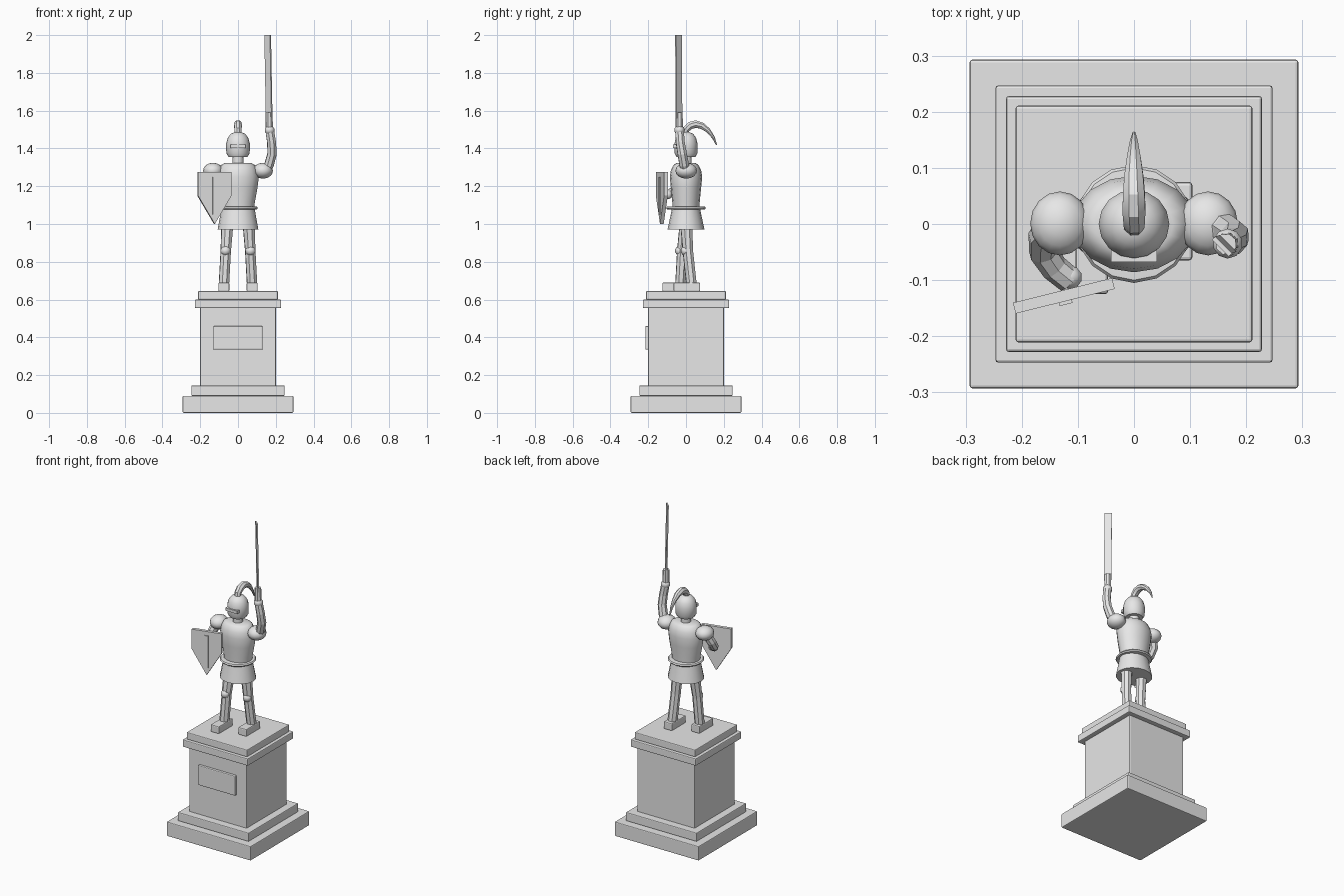
import bpy, bmesh, math
from mathutils import Vector, Matrix

if "Cube" in bpy.data.objects:
    bpy.data.objects.remove(bpy.data.objects["Cube"])

stone = bpy.data.materials.new("grey stone")
stone.diffuse_color = (0.8, 0.8, 0.8, 1)
stone.use_nodes = True
stone.node_tree.nodes["Principled BSDF"].inputs["Base Color"].default_value = stone.diffuse_color


def finish(name, bm, smooth=None):
    bmesh.ops.recalc_face_normals(bm, faces=bm.faces)
    me = bpy.data.meshes.new(name)
    bm.to_mesh(me)
    bm.free()
    me.materials.append(stone)
    ob = bpy.data.objects.new(name, me)
    bpy.context.collection.objects.link(ob)
    if smooth:
        bpy.ops.object.select_all(action='DESELECT')
        ob.select_set(True)
        bpy.context.view_layer.objects.active = ob
        bpy.ops.object.shade_smooth_by_angle(angle=math.radians(smooth))
    return ob


def box(name, lo, hi, bevel=0.0):
    lo, hi = Vector(lo), Vector(hi)
    bm = bmesh.new()
    bmesh.ops.create_cube(bm, size=1, matrix=Matrix.Translation((lo + hi) / 2)
                          @ Matrix.Diagonal((*(hi - lo), 1)))
    if bevel:
        bmesh.ops.bevel(bm, geom=bm.edges[:], offset=bevel, segments=2,
                        profile=0.5, affect='EDGES')
    return finish(name, bm)


def loft(name, rings, smooth=None):
    bm = bmesh.new()
    rs = [[bm.verts.new(p) for p in r] for r in rings]
    n = len(rs[0])
    for a, b in zip(rs, rs[1:]):
        for i in range(n):
            bm.faces.new((a[i], a[(i + 1) % n], b[(i + 1) % n], b[i]))
    bm.faces.new(rs[0][::-1])
    bm.faces.new(rs[-1])
    return finish(name, bm, smooth)


def turned(name, profile, sides=16, y=0.0, smooth=40):
    # profile rows: x radius, y radius, height
    return loft(name, [[(rx * math.cos(2 * math.pi * i / sides),
                         y + ry * math.sin(2 * math.pi * i / sides), z)
                        for i in range(sides)] for rx, ry, z in profile], smooth)


def tube(name, pts, radii, sides=8, smooth=None):
    pts = [Vector(p) for p in pts]
    rings = []
    ref = Vector((0.31, 0.95, 0.05))
    for k, p in enumerate(pts):
        t = (pts[min(k + 1, len(pts) - 1)] - pts[max(k - 1, 0)]).normalized()
        u = (ref - t * ref.dot(t)).normalized()
        ref = u
        v = t.cross(u)
        rings.append([p + radii[k] * (u * math.cos(2 * math.pi * i / sides)
                      + v * math.sin(2 * math.pi * i / sides)) for i in range(sides)])
    return loft(name, rings, smooth)


def ball(name, c, r, seg=16, smooth=40):
    bm = bmesh.new()
    bmesh.ops.create_uvsphere(bm, u_segments=seg, v_segments=seg // 2, radius=1,
                              matrix=Matrix.Translation(c) @ Matrix.Diagonal((*r, 1)))
    return finish(name, bm, smooth)


# Pedestal, bottom to top
for name, h, z0, z1 in (("pedestal_foot", 0.293, 0, 0.09), ("pedestal_step", 0.247, 0.09, 0.145),
                        ("pedestal_block", 0.2, 0.14, 0.56), ("pedestal_cornice", 0.228, 0.555, 0.6),
                        ("pedestal_cap", 0.211, 0.6, 0.645)):
    box(name, (-h, -h, z0), (h, h, z1), 0.005)
box("plaque", (-0.13, -0.215, 0.335), (0.13, -0.19, 0.46), 0.005)

# Legs, striding
for side, s, dy in (("left", -1, -0.06), ("right", 1, 0.0)):
    box(side + "_foot", (s * 0.075 - 0.029, dy - 0.065, 0.643),
        (s * 0.075 + 0.029, dy + 0.075, 0.69), 0.006)
    ay = dy + 0.03
    tube(side + "_leg", [(s * 0.055, 0, 1.02), (s * 0.065, ay * 0.5 - 0.005, 0.855),
                         (s * 0.075, ay, 0.67)], [0.034, 0.029, 0.029])
    ball(side + "_knee", (s * 0.066, ay * 0.5 - 0.018, 0.858), (0.028, 0.026, 0.026), 10)

# Body
turned("skirt", [(0.108, 0.098, 0.97), (0.097, 0.085, 1.03), (0.088, 0.074, 1.085)])
turned("belt", [(0.085, 0.085, 1.077), (0.1, 0.1, 1.078), (0.105, 0.105, 1.085),
                (0.1, 0.1, 1.092), (0.085, 0.085, 1.093)])
turned("breastplate", [(0.084, 0.07, 1.075), (0.09, 0.073, 1.12), (0.103, 0.08, 1.19),
                       (0.11, 0.086, 1.25), (0.102, 0.08, 1.285), (0.09, 0.067, 1.312),
                       (0.07, 0.052, 1.322)])
turned("neck", [(0.03, 0.03, 1.3), (0.03, 0.03, 1.37)], 12)

# Helmet with visor and plume
turned("helmet", [(0.05, 0.05, 1.355), (0.062, 0.06, 1.375), (0.063, 0.061, 1.425),
                  (0.055, 0.054, 1.455), (0.038, 0.038, 1.478), (0.015, 0.015, 1.487)], 16, smooth=50)
box("visor", (-0.041, -0.068, 1.402), (0.041, -0.04, 1.42))
tube("plume", [(0, -0.005, 1.47), (0, 0.0, 1.5), (0, 0.022, 1.521), (0, 0.052, 1.529),
               (0, 0.085, 1.52), (0, 0.118, 1.495), (0, 0.145, 1.458), (0, 0.162, 1.418)],
     [0.018, 0.02, 0.022, 0.021, 0.018, 0.013, 0.008, 0.003], 8, 30)

# Shoulders and arms
for side, s in (("left", -1), ("right", 1)):
    ball(side + "_pauldron", (s * 0.132, 0.001, 1.282), (0.053, 0.057, 0.042))
tube("raised_arm", [(0.135, 0, 1.27), (0.165, -0.01, 1.315), (0.18, -0.02, 1.37),
                    (0.178, -0.03, 1.43), (0.167, -0.035, 1.5)],
     [0.028, 0.027, 0.026, 0.025, 0.024])
tube("shield_arm", [(-0.14, 0, 1.28), (-0.162, -0.022, 1.225), (-0.162, -0.05, 1.185),
                    (-0.142, -0.078, 1.165), (-0.115, -0.1, 1.155)],
     [0.028, 0.027, 0.026, 0.025, 0.024])
ball("raised_hand", (0.167, -0.035, 1.497), (0.028, 0.028, 0.026), 10)
ball("shield_hand", (-0.115, -0.095, 1.155), (0.024, 0.022, 0.024), 10)

# Sword, flat turned diagonally
tube("sword_grip", [(0.167, -0.035, 1.47), (0.164, -0.036, 1.59)], [0.021, 0.019])
d, t = Vector((1, -1, 0)).normalized() * 0.021, Vector((1, 1, 0)).normalized() * 0.004
loft("sword_blade", [[c + d + t, c + d - t, c - d - t, c - d + t]
                     for c in (Vector((0.165, -0.037, 1.56)), Vector((0.157, -0.04, 2.0)))])

# Shield, turned outwards, with a raised bar
place = Matrix.Translation((-0.125, -0.128, 0)) @ Matrix.Rotation(math.radians(14), 4, 'Z')
outline = [(-0.091, 1.275), (0.091, 1.275), (0.091, 1.15), (0.0, 1.0), (-0.091, 1.15)]
loft("shield", [[place @ Vector((x, y, z)) for x, z in outline] for y in (-0.01, 0.01)])
bar = [(-0.012, 1.25), (0.012, 1.25), (0.012, 1.05), (-0.012, 1.05)]
loft("shield_bar", [[place @ Vector((x, y, z)) for x, z in bar] for y in (-0.016, -0.005)])
